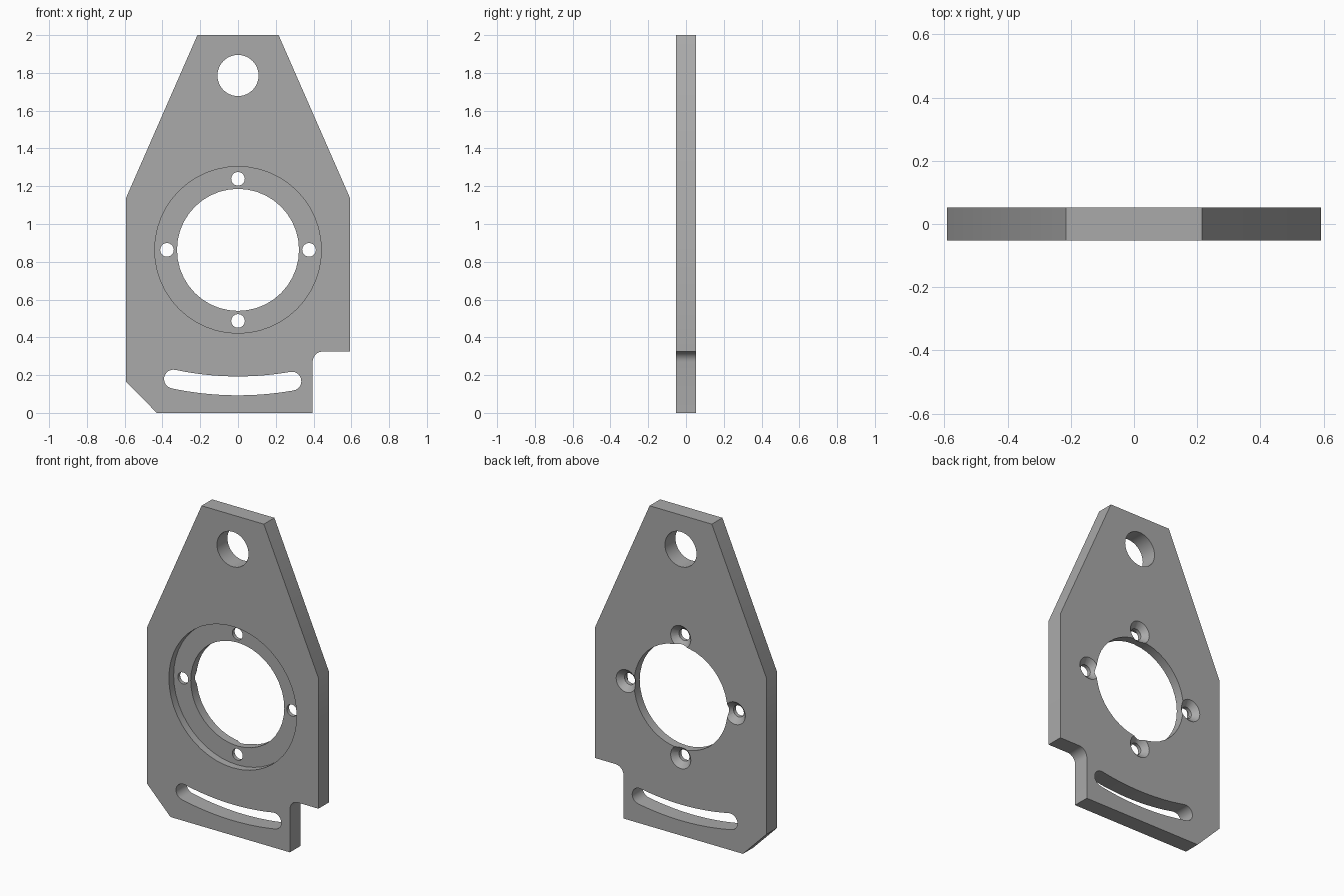
import bpy, bmesh
from math import sin, cos, pi, radians
from mathutils import Matrix

if "Cube" in bpy.data.objects:
    bpy.data.objects.remove(bpy.data.objects["Cube"])

HALF = 0.052            # half the plate thickness
BORE_Z = 0.863          # centre of the large bore
EYE_Z = 1.786           # centre of the lifting eye
SLOT_R, SLOT_W = 1.643, 0.05

steel = bpy.data.materials.new("plain grey")
grey = (0.4, 0.4, 0.4, 1)
steel.diffuse_color = grey
steel.use_nodes = True
steel.node_tree.nodes["Principled BSDF"].inputs["Base Color"].default_value = grey


def link(name, bm):
    bmesh.ops.recalc_face_normals(bm, faces=bm.faces)
    mesh = bpy.data.meshes.new(name)
    bm.to_mesh(mesh)
    bm.free()
    mesh.materials.append(steel)
    obj = bpy.data.objects.new(name, mesh)
    bpy.context.collection.objects.link(obj)
    return obj


def prism(name, outline, y0, y1):
    """Extrude an x-z outline from y0 to y1."""
    bm = bmesh.new()
    face = bm.faces.new([bm.verts.new((x, y0, z)) for x, z in outline])
    new = bmesh.ops.extrude_face_region(bm, geom=[face])["geom"]
    bmesh.ops.translate(bm, vec=(0, y1 - y0, 0),
                        verts=[v for v in new if isinstance(v, bmesh.types.BMVert)])
    return link(name, bm)


def drill(name, x, z, r0, r1, y0, y1, sides=40):
    """Round cutter along y, radius r0 at y0 and r1 at y1."""
    bm = bmesh.new()
    place = Matrix.Translation((x, (y0 + y1) / 2, z)) @ Matrix.Rotation(-pi / 2, 4, 'X')
    bmesh.ops.create_cone(bm, cap_ends=True, segments=sides, radius1=r0,
                          radius2=r1, depth=y1 - y0, matrix=place)
    return link(name, bm)


def arc(cx, cz, r, a0, a1, n):
    angles = [a0 + (a1 - a0) * i / n for i in range(n + 1)]
    return [(cx + r * cos(a), cz + r * sin(a)) for a in angles]


# Plate outline with a filleted corner notch and one chamfer
outline = [(-0.215, 2), (0.215, 2), (0.592, 1.14), (0.592, 0.325)]
outline += arc(0.45, 0.27, 0.055, pi / 2, pi, 8)
outline += [(0.395, 0), (-0.43, 0), (-0.592, 0.165), (-0.592, 1.14)]
plate = prism("mounting_plate", outline, -HALF, HALF)

# Lifting eye, bore and front recess
cutters = [
    drill("eye_cutter", 0, EYE_Z, 0.109, 0.109, -0.1, 0.1),
    drill("recess_cutter", 0, BORE_Z, 0.441, 0.441, -0.1, -0.005, 48),
    drill("bore_cutter", 0, BORE_Z, 0.323, 0.323, -0.1, 0.1),
]

# Four screw holes, countersunk from the back
for i in range(4):
    x, z = 0.376 * cos(i * pi / 2), BORE_Z + 0.376 * sin(i * pi / 2)
    cutters.append(drill("screw_cutter", x, z, 0.036, 0.036, -0.1, 0.1, 24))
    cutters.append(drill("countersink_cutter", x, z, 0.03, 0.08, 0.012, 0.062, 24))

# Curved slot, concentric with the lifting eye
a0, a1 = radians(258), radians(280)
ends = [(SLOT_R * cos(a), EYE_Z + SLOT_R * sin(a)) for a in (a0, a1)]
slot = arc(0, EYE_Z, SLOT_R + SLOT_W, a0, a1, 16)
slot += arc(*ends[1], SLOT_W, a1, a1 + pi, 12)[1:-1]
slot += arc(0, EYE_Z, SLOT_R - SLOT_W, a1, a0, 16)
slot += arc(*ends[0], SLOT_W, a0 + pi, a0 + 2 * pi, 12)[1:-1]
cutters.append(prism("slot_cutter", slot, -0.1, 0.1))

# Cut everything out of the plate
bpy.ops.object.select_all(action='DESELECT')
bpy.context.view_layer.objects.active = plate
plate.select_set(True)
for cutter in cutters:
    cutter.hide_render = True
    mod = plate.modifiers.new("cut", 'BOOLEAN')
    mod.operation, mod.solver, mod.object = 'DIFFERENCE', 'EXACT', cutter
    bpy.ops.object.modifier_apply(modifier=mod.name)
    bpy.data.objects.remove(cutter)

bpy.ops.object.shade_smooth_by_angle(angle=radians(30))
